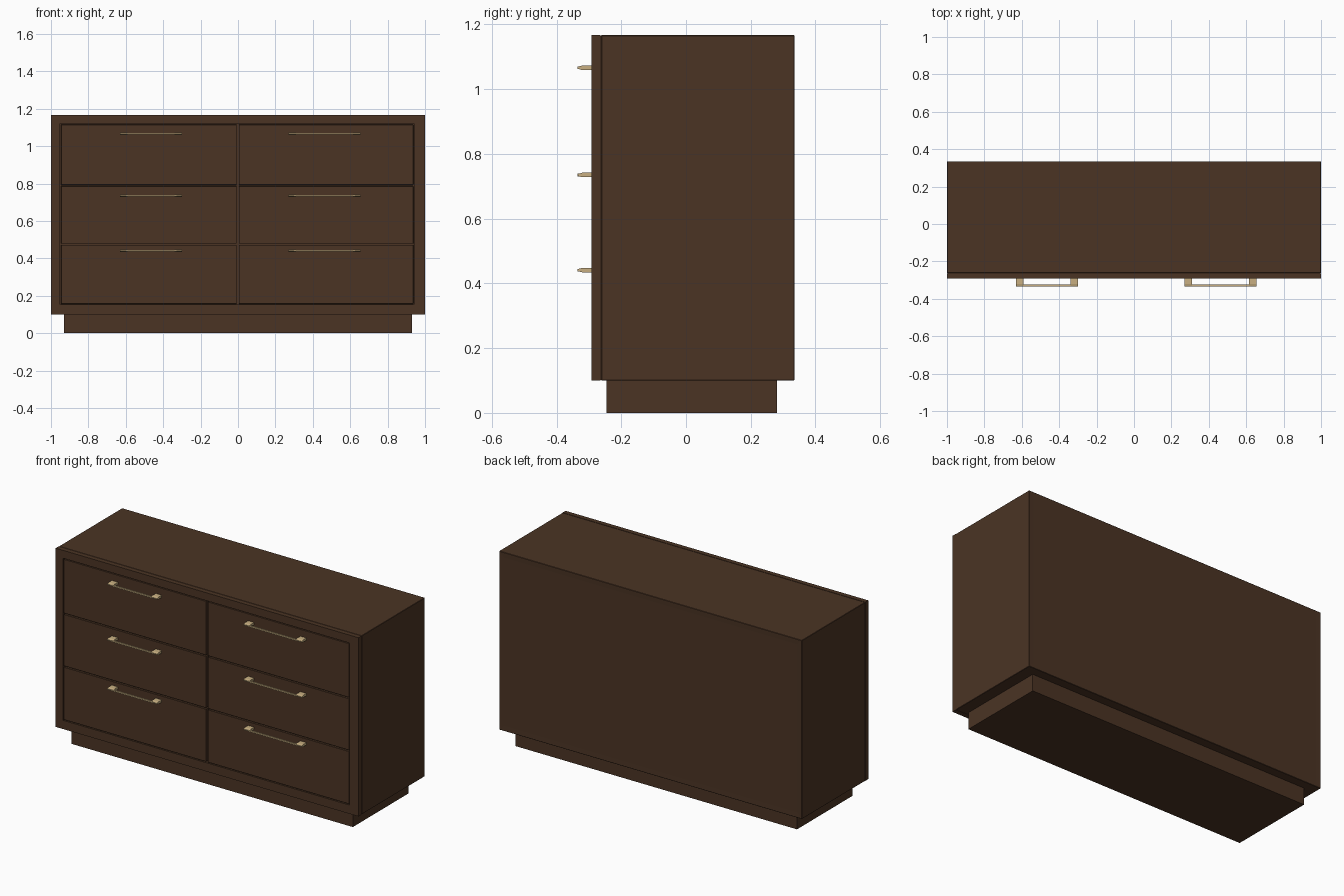
import bpy, bmesh

if "Cube" in bpy.data.objects:
    bpy.data.objects.remove(bpy.data.objects["Cube"])


def material(name, rgb):
    m = bpy.data.materials.new(name)
    m.diffuse_color = (*rgb, 1)
    m.use_nodes = True
    m.node_tree.nodes["Principled BSDF"].inputs["Base Color"].default_value = m.diffuse_color
    return m


wood = material("dark_walnut", (0.070, 0.034, 0.0175))
brass = material("pale_brass", (0.58, 0.43, 0.22))


def finish(name, bm, mat, bevel=0.0):
    bmesh.ops.recalc_face_normals(bm, faces=bm.faces[:])
    me = bpy.data.meshes.new(name)
    bm.to_mesh(me)
    bm.free()
    ob = bpy.data.objects.new(name, me)
    bpy.context.collection.objects.link(ob)
    me.materials.append(mat)
    if bevel:
        b = ob.modifiers.new("edge", "BEVEL")
        b.width = bevel
        b.segments = 1
    return ob


def add_box(bm, x0, x1, y0, y1, z0, z1):
    r = bmesh.ops.create_cube(bm, size=1)
    for v in r["verts"]:
        v.co = ((x0 + x1) / 2 + v.co.x * (x1 - x0),
                (y0 + y1) / 2 + v.co.y * (y1 - y0),
                (z0 + z1) / 2 + v.co.z * (z1 - z0))


def box(name, dims, mat, bevel=0.0):
    bm = bmesh.new()
    add_box(bm, *dims)
    return finish(name, bm, mat, bevel)


def add_prism(bm, x0, x1, profile):
    # y-z profile swept along x
    f = bm.faces.new([bm.verts.new((x0, y, z)) for y, z in profile])
    r = bmesh.ops.extrude_face_region(bm, geom=[f])
    for v in r["geom"]:
        if isinstance(v, bmesh.types.BMVert):
            v.co.x = x1


# plinth and carcass
box("plinth", (-0.93, 0.93, -0.245, 0.281, 0, 0.101), wood)
bm = bmesh.new()
add_box(bm, -1, 1, -0.262, 0.335, 0.1, 1.167)
bm.normal_update()
# back panel, a hair behind the rim
back = [f for f in bm.faces if f.normal.y > 0.9]
bmesh.ops.inset_region(bm, faces=back, thickness=0.045, depth=-0.001)
finish("carcass", bm, wood, 0.002)

# front frame: a plate with a rectangular opening
L, R, B, T = -0.951, 0.942, 0.152, 1.12
Y0, Y1 = -0.292, -0.264
bm = bmesh.new()
outer = [(-1, 0.1), (1, 0.1), (1, 1.167), (-1, 1.167)]
inner = [(L, B), (R, B), (R, T), (L, T)]
vo = [bm.verts.new((x, Y0, z)) for x, z in outer]
vi = [bm.verts.new((x, Y0, z)) for x, z in inner]
ring = [bm.faces.new((vo[i], vo[(i + 1) % 4], vi[(i + 1) % 4], vi[i])) for i in range(4)]
r = bmesh.ops.extrude_face_region(bm, geom=ring, use_keep_orig=True)
for v in r["geom"]:
    if isinstance(v, bmesh.types.BMVert):
        v.co.y = Y1
finish("front_frame", bm, wood)
box("frame_seam_core", (-0.998, 0.998, -0.265, -0.261, 0.102, 1.165), wood)

# drawers and their handles
columns = [("left", L + 0.005, -0.007, -0.63, -0.30),
           ("right", 0.005, R - 0.005, 0.27, 0.655)]
rows = [("bottom", 0.157, 0.471, 0.441), ("middle", 0.478, 0.786, 0.735),
        ("top", 0.793, 1.115, 1.066)]
for cname, x0, x1, h0, h1 in columns:
    for rname, z0, z1, zh in rows:
        tag = f"{rname}_{cname}"
        box("drawer_" + tag, (x0, x1, -0.291, -0.262, z0, z1), wood, 0.001)
        bm = bmesh.new()
        t = 0.007
        post = [(-0.288, zh - t), (-0.288, zh + t), (-0.320, zh + t),
                (-0.335, zh + 0.003), (-0.335, zh - 0.003), (-0.320, zh - t)]
        add_prism(bm, h0, h0 + 0.04, post)
        add_prism(bm, h1 - 0.04, h1, post)
        add_box(bm, h0 + 0.03, h1 - 0.03, -0.3345, -0.324, zh - 0.004, zh + 0.004)
        finish("handle_" + tag, bm, brass)
